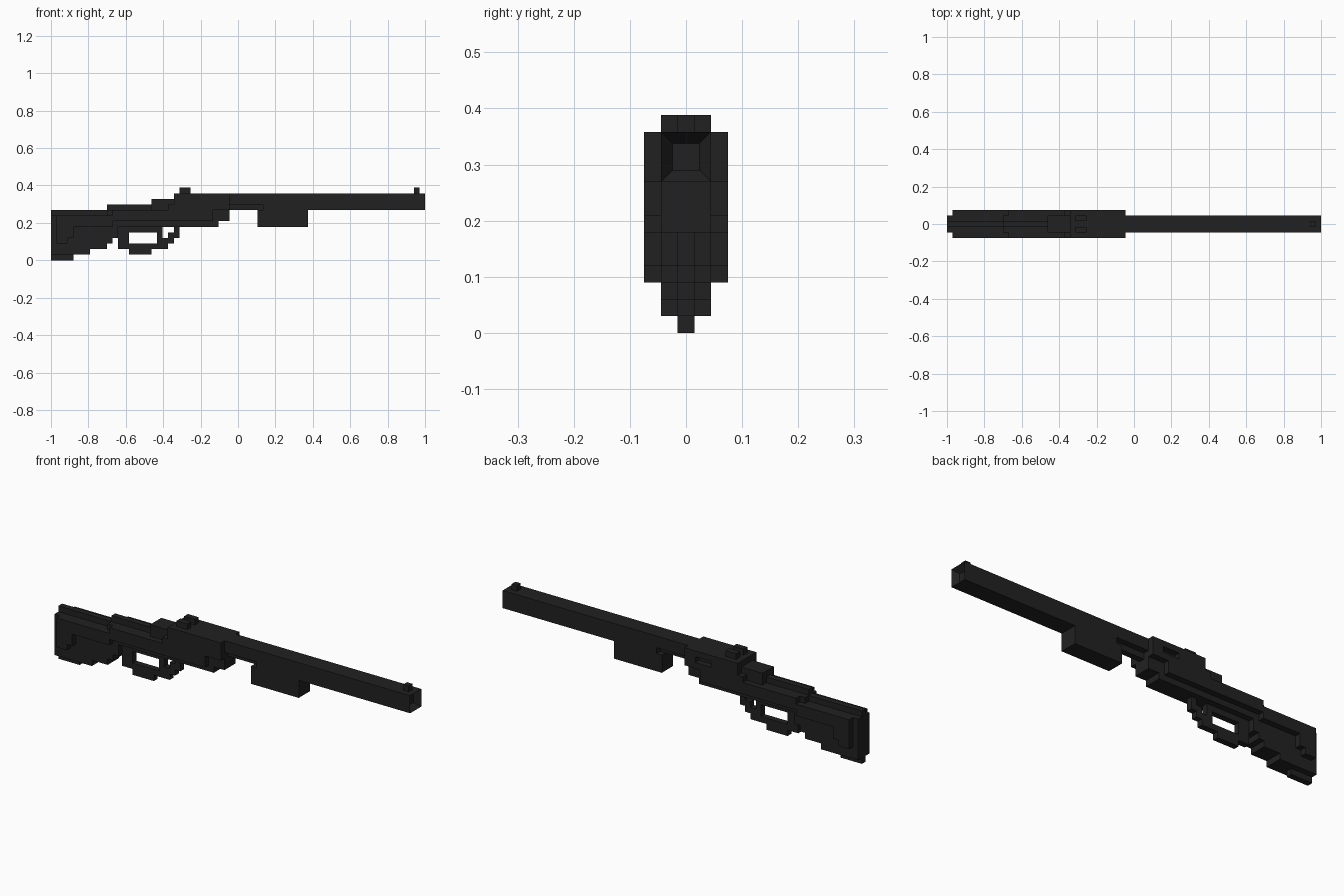
import bpy
import bmesh

cube = bpy.data.objects.get("Cube")
if cube:
    bpy.data.objects.remove(cube, do_unlink=True)

U = 2 / 67  # size of one block; all dimensions below are in blocks

metal = bpy.data.materials.new("dark_grey")
metal.use_nodes = True
GREY = (0.0155, 0.0155, 0.0155, 1)
metal.diffuse_color = GREY
metal.node_tree.nodes["Principled BSDF"].inputs["Base Color"].default_value = GREY


def prism(name, outline, width, y=0.0, bore=False):
    """Extrude a side outline of (x, z) points across y, centred on y."""
    bm = bmesh.new()
    verts = [bm.verts.new(((px - 33.5) * U, (y - width / 2) * U, pz * U))
             for px, pz in outline]
    face = bm.faces.new(verts)
    ext = bmesh.ops.extrude_face_region(bm, geom=[face])
    moved = [g for g in ext["geom"] if isinstance(g, bmesh.types.BMVert)]
    bmesh.ops.translate(bm, verts=moved, vec=(0, width * U, 0))
    bmesh.ops.recalc_face_normals(bm, faces=bm.faces)
    if bore:  # square hole sunk into the forward end face
        end = max(bm.faces, key=lambda f: f.calc_center_median().x)
        bmesh.ops.inset_individual(bm, faces=[end], thickness=U)
        bmesh.ops.translate(bm, verts=end.verts, vec=(-U, 0, 0))
    mesh = bpy.data.meshes.new(name)
    bm.to_mesh(mesh)
    bm.free()
    mesh.materials.append(metal)
    ob = bpy.data.objects.new(name, mesh)
    bpy.context.collection.objects.link(ob)
    return ob


def block(name, x0, x1, z0, z1, width=1, y=0.0):
    return prism(name, [(x0, z0), (x1, z0), (x1, z1), (x0, z1)], width, y)


# Stock: stepped core, wide cheeks and narrow ridge
prism("stock_core", [(0, 1), (7, 1), (7, 2), (10, 2), (10, 3), (11, 3), (11, 4),
                     (12, 4), (12, 7.5), (1, 7.5), (1, 8), (0, 8)], 3)
prism("stock_cheeks", [(1, 3), (3, 3), (3, 4), (4, 4), (4, 6), (11, 6),
                       (11, 8), (1, 8)], 5)
block("stock_toe", 0, 4, 0, 1)
block("stock_ridge", 0, 10, 8, 9)
block("stock_collar", 10, 11, 8, 9, 3)

# Receiver with a stepped rear and a port on the back side
receiver = prism("receiver", [(11, 6.5), (11, 7), (29, 7), (29, 9), (32, 9), (32, 12),
                              (22, 12), (22, 10), (21, 10), (21, 9), (11, 9)][1:], 5)
prism("receiver_underside", [(12, 6), (30, 6), (30, 7), (32, 7), (32, 9),
                             (29, 9), (29, 7.5), (12, 7.5)], 3)
block("receiver_ridge", 10, 18, 9, 10)
block("bolt_housing", 18, 22, 9, 11, 3)

cutter = block("port_cutter", 27, 30, 10, 11, 2, 2.5)
cutter.hide_render = True
cutter.hide_viewport = True
cutter.display_type = 'WIRE'
cut = receiver.modifiers.new("port", 'BOOLEAN')
cut.operation = 'DIFFERENCE'
cut.solver = 'EXACT'
cut.object = cutter

# Barrel and grip in front of the receiver
prism("barrel", [(32, 10), (38, 10), (38, 9), (67, 9), (67, 12), (32, 12)], 3, bore=True)
block("barrel_rail", 32, 38, 9, 10)
block("fore_grip", 37, 46, 6, 9, 3)

# Trigger loop and the curved hook ahead of it
prism("trigger_guard", [(12, 2), (14, 2), (14, 1), (18, 1), (18, 2), (20, 2),
                        (20, 6), (12, 6), (12, 5), (19, 5), (19, 3), (14, 3),
                        (14, 4.999), (12, 4.999)], 1)
prism("guard_hook", [(20, 2), (21, 2), (21, 3), (22, 3), (22, 4), (23, 4), (23, 6),
                     (22, 6), (22, 5), (21, 5), (21, 4), (20, 4)], 1)

# Sights
for side, y in (("front", -1), ("back", 1)):
    block("rear_sight_" + side, 23, 25, 12, 13, 1, y)
block("front_sight", 65, 66, 12, 13)
